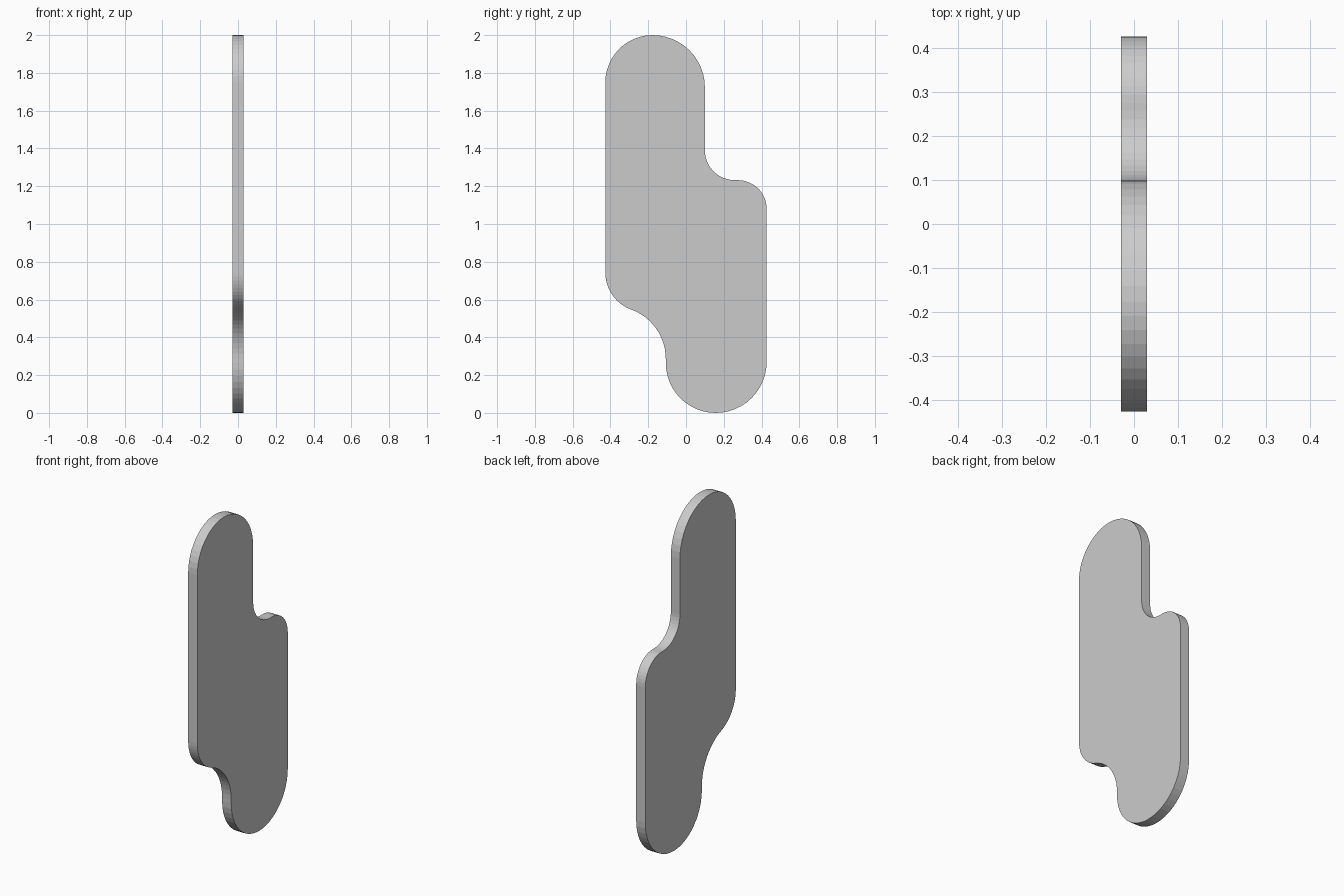
import bpy, bmesh
from math import cos, sin, radians

if "Cube" in bpy.data.objects:
    bpy.data.objects.remove(bpy.data.objects["Cube"])

HALF = 0.03      # half thickness along x
STEPS = 12       # facets per arc


def arc(y, z, r, a0, a1):
    """Points (y, z) along a circular arc, angles in degrees."""
    angles = [radians(a0 + (a1 - a0) * i / STEPS) for i in range(STEPS + 1)]
    return [(y + r * cos(a), z + r * sin(a)) for a in angles]


# Outline, walked counter-clockwise from the bottom tip
outline = []
for a in (
    (0.157, 0.27, 0.27, 270, 360),       # bottom right round
    (0.275, 1.08, 0.152, 0, 90),         # right shoulder
    (0.258, 1.39, 0.158, 270, 180),      # inner fillet below upper lobe
    (-0.177, 1.723, 0.277, 0, 90),       # top right round
    (-0.177, 1.75, 0.25, 90, 180),       # top left round
    (-0.220, 0.742, 0.207, 180, 250),    # left shoulder
    (-0.387, 0.285, 0.28, 70, 0),        # inner fillet above lower lobe
    (0.157, 0.264, 0.264, 180, 270),     # bottom left round
):
    for p in arc(*a):
        if not outline or abs(p[0] - outline[-1][0]) + abs(p[1] - outline[-1][1]) > 0.004:
            outline.append(p)
outline.pop()    # last point repeats the first

# Flat plate extruded from the outline
bm = bmesh.new()
face = bm.faces.new([bm.verts.new((-HALF, y, z)) for y, z in outline])
res = bmesh.ops.extrude_face_region(bm, geom=[face], use_keep_orig=True)
moved = [v for v in res["geom"] if isinstance(v, bmesh.types.BMVert)]
bmesh.ops.translate(bm, verts=moved, vec=(2 * HALF, 0, 0))
bmesh.ops.recalc_face_normals(bm, faces=bm.faces)
mesh = bpy.data.meshes.new("stepped_plate")
bm.to_mesh(mesh)
bm.free()
bpy.context.collection.objects.link(bpy.data.objects.new("stepped_plate", mesh))
